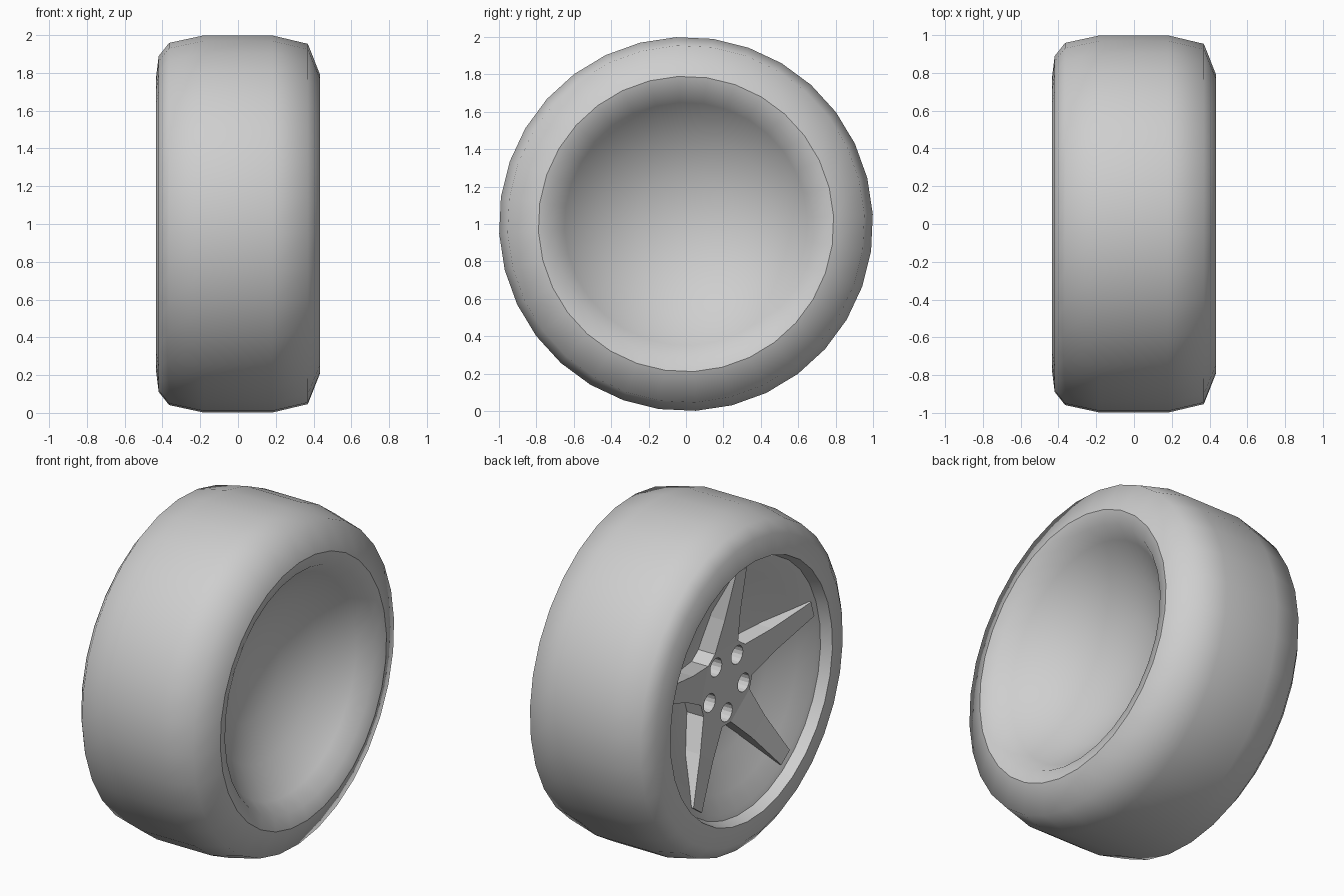
import bpy
import bmesh
from math import sin, cos, pi, radians
from mathutils import Matrix, Vector

default_cube = bpy.data.objects.get("Cube")
if default_cube:
    bpy.data.objects.remove(default_cube, do_unlink=True)

SIDES = 32
SPOKES = 5
AXLE = Vector((0, 0, 1))

grey = bpy.data.materials.new("plain_grey")
grey.use_nodes = True
grey.diffuse_color = (0.62, 0.62, 0.62, 1)
grey.node_tree.nodes["Principled BSDF"].inputs["Base Color"].default_value = (0.62, 0.62, 0.62, 1)


def polar(x, radius, angle):
    """Point around the axle; angle runs from the top towards +y."""
    return AXLE + Vector((x, radius * sin(angle), radius * cos(angle)))


def finish(name, bm, smooth):
    mesh = bpy.data.meshes.new(name)
    for face in bm.faces:
        face.smooth = smooth
    bm.to_mesh(mesh)
    bm.free()
    mesh.materials.append(grey)
    obj = bpy.data.objects.new(name, mesh)
    bpy.context.collection.objects.link(obj)
    return obj


def lathe(name, profile):
    """Spin (x, radius) points around the axle."""
    bm = bmesh.new()
    start = radians(-3)
    rings = [[bm.verts.new(polar(x, r, start + 2 * pi * k / SIDES)) for k in range(SIDES)]
             for x, r in profile]
    for a, b in zip(rings, rings[1:]):
        for k in range(SIDES):
            n = (k + 1) % SIDES
            bm.faces.new((a[k], b[k], b[n], a[n]))
    bmesh.ops.remove_doubles(bm, verts=bm.verts, dist=0.0001)
    return finish(name, bm, True)


# Tyre and the steep outer lip of the rim
lathe("tyre", [(-0.435, 0.77), (-0.42, 0.89), (-0.365, 0.96), (-0.18, 1),
               (0.18, 1), (0.37, 0.955), (0.435, 0.79)])
lathe("outer_lip", [(-0.37, 0.75), (-0.435, 0.77)])

# Shallow rim bowls behind the spokes and on the inner side
lathe("outer_bowl", [(-0.14, 0), (-0.16, 0.25), (-0.22, 0.45), (-0.31, 0.62),
                     (-0.36, 0.72), (-0.37, 0.75)])
lathe("inner_bowl", [(0.435, 0.79), (0.41, 0.71), (0.33, 0.65), (0.19, 0.48),
                     (0.09, 0.27), (0.05, 0)])

# Hub and tapered spokes, leaning outwards until they run into the bowl
bm = bmesh.new()
hub_ring = []
stations = [(-0.27, 0.22, 0.11), (-0.31, 0.42, 0.075), (-0.37, 0.71, 0.05)]
for k in range(SPOKES):
    turn = Matrix.Rotation(-2 * pi * k / SPOKES, 4, 'X')
    pairs = [[bm.verts.new(AXLE + turn @ Vector((x, side * half, r))) for side in (-1, 1)]
             for x, r, half in stations]
    for (a, b), (c, d) in zip(pairs, pairs[1:]):
        bm.faces.new((a, b, d, c))
    hub_ring += pairs[0]
bm.faces.new(hub_ring)
back = bmesh.ops.extrude_face_region(bm, geom=bm.faces[:])
for v in back["geom"]:
    if isinstance(v, bmesh.types.BMVert):
        v.co.x = -0.06
bmesh.ops.recalc_face_normals(bm, faces=bm.faces)
spokes = finish("hub_and_spokes", bm, False)

# Bolt holes between the spokes
bm = bmesh.new()
for k in range(SPOKES):
    spot = polar(-0.25, 0.17, 2 * pi * (k + 0.5) / SPOKES)
    bmesh.ops.create_cone(bm, cap_ends=True, segments=16, radius1=0.055, radius2=0.055, depth=0.3,
                          matrix=Matrix.Translation(spot) @ Matrix.Rotation(pi / 2, 4, 'Y'))
cutter = finish("bolt_hole_cutter", bm, False)
cutter.hide_render = True
cut = spokes.modifiers.new("bolt_holes", 'BOOLEAN')
cut.operation = 'DIFFERENCE'
cut.solver = 'EXACT'
cut.object = cutter
bpy.context.view_layer.objects.active = spokes
bpy.ops.object.modifier_apply(modifier=cut.name)
bpy.data.objects.remove(cutter, do_unlink=True)
